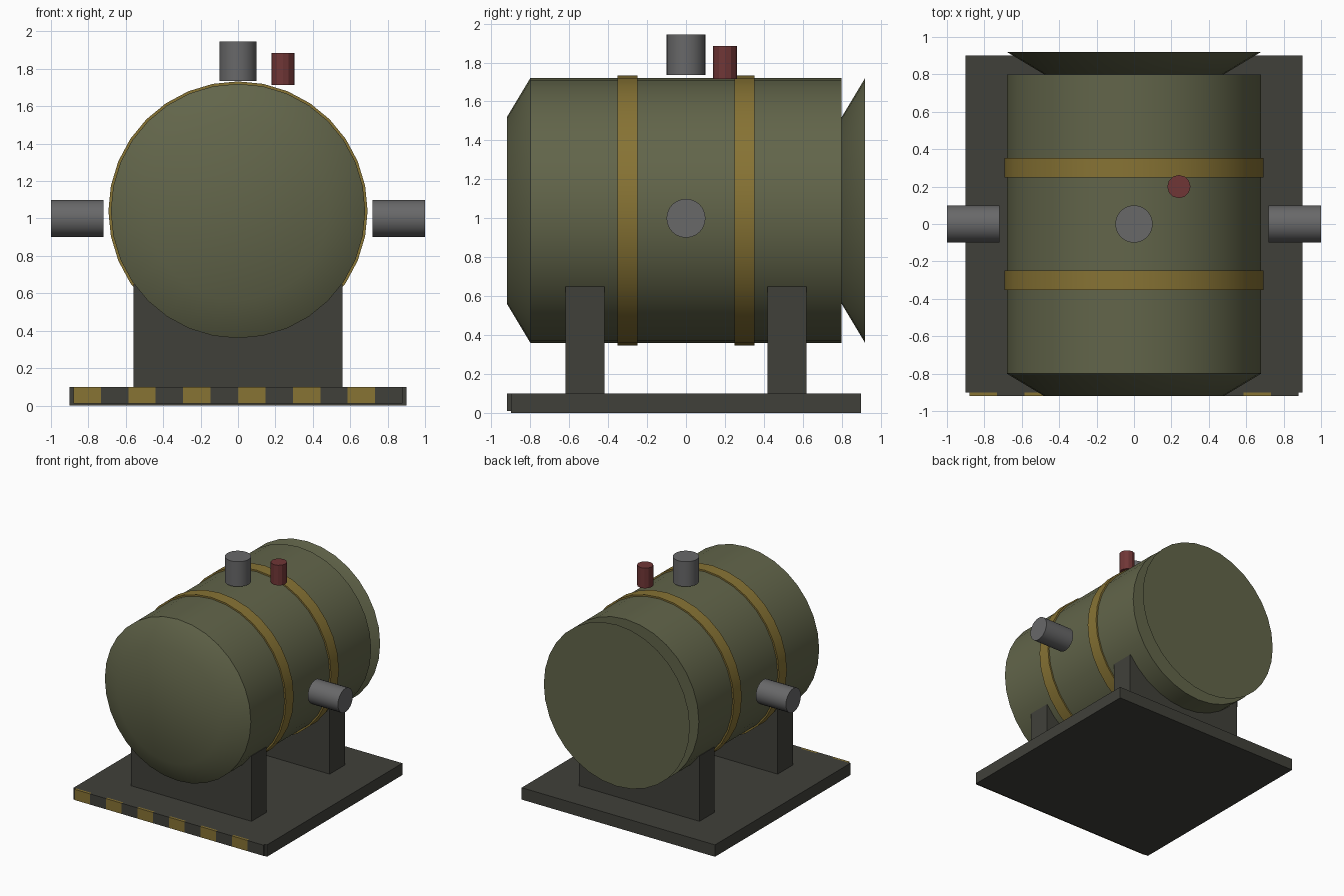
import bpy
import bmesh
import math
from mathutils import Matrix

cube = bpy.data.objects.get("Cube")
if cube:
    bpy.data.objects.remove(cube, do_unlink=True)


def material(name, rgb):
    """Flat colour given as 0-255 screen values, stored as linear."""
    color = [((c / 255 + 0.055) / 1.055) ** 2.4 for c in rgb] + [1.0]
    mat = bpy.data.materials.new(name)
    mat.use_nodes = True
    mat.diffuse_color = color
    bsdf = next(n for n in mat.node_tree.nodes if n.type == 'BSDF_PRINCIPLED')
    bsdf.inputs["Base Color"].default_value = color
    bsdf.inputs["Roughness"].default_value = 0.8
    return mat


olive = material("olive_paint", (98, 101, 74))
yellow = material("hazard_yellow", (135, 115, 52))
dark = material("dark_steel", (64, 64, 58))
grey = material("grey_metal", (104, 104, 105))
red = material("red_valve", (112, 54, 54))


def finish(name, bm, mats, smooth=None):
    bmesh.ops.recalc_face_normals(bm, faces=bm.faces)
    mesh = bpy.data.meshes.new(name)
    bm.to_mesh(mesh)
    bm.free()
    for mat in mats:
        mesh.materials.append(mat)
    obj = bpy.data.objects.new(name, mesh)
    bpy.context.collection.objects.link(obj)
    if smooth:
        bpy.ops.object.select_all(action='DESELECT')
        obj.select_set(True)
        bpy.context.view_layer.objects.active = obj
        bpy.ops.object.shade_smooth_by_angle(angle=math.radians(smooth))
    return obj


def box(name, low, high, mat):
    bm = bmesh.new()
    size = [h - l for l, h in zip(low, high)]
    mid = [(h + l) / 2 for l, h in zip(low, high)]
    bmesh.ops.create_cube(bm, size=1, matrix=Matrix.Translation(mid) @ Matrix.Diagonal((*size, 1)))
    return finish(name, bm, [mat])


def tube(name, axis, start, end, center, r1, r2, sides, mat, smooth=40):
    """Capped cylinder or frustum running along an axis from start to end."""
    turn = {'X': Matrix.Rotation(math.pi / 2, 4, 'Y'),
            'Y': Matrix.Rotation(-math.pi / 2, 4, 'X'),
            'Z': Matrix.Identity(4)}[axis]
    place = list(center)
    place['XYZ'.index(axis)] = (start + end) / 2
    bm = bmesh.new()
    bmesh.ops.create_cone(bm, cap_ends=True, segments=sides, radius1=r1, radius2=r2,
                          depth=end - start, matrix=Matrix.Translation(place) @ turn)
    return finish(name, bm, [mat], smooth)


# Base plate and the two cradle supports
box("base_plate", (-0.9, -0.9, 0), (0.9, 0.9, 0.1), dark)
for name, y in (("front_support", -0.52), ("rear_support", 0.52)):
    box(name, (-0.56, y - 0.1, 0.1), (0.56, y + 0.1, 0.65), dark)

# Hazard strip along the front edge, alternating by segment
bm = bmesh.new()
count, half = 12, 0.88
width = 2 * half / count
for i in range(count):
    mid = Matrix.Translation((-half + (i + 0.5) * width, -0.91, 0.055))
    verts = bmesh.ops.create_cube(bm, size=1, matrix=mid @ Matrix.Diagonal((width, 0.02, 0.09, 1)))["verts"]
    for face in {f for v in verts for f in v.link_faces}:
        face.material_index = i % 2
finish("hazard_strip", bm, [yellow, dark])

# Tank body with its tapered front end and flared rear end
R, axle = 0.68, (0, 0, 1.04)
tube("tank_body", 'Y', -0.8, 0.8, axle, R, R, 32, olive)
tube("tank_front_cap", 'Y', -0.92, -0.8, axle, 0.48, R, 32, olive, smooth=80)
tube("tank_rear_cap", 'Y', 0.8, 0.92, axle, 0.48, R, 32, olive)

# Yellow bands
for name, y in (("front_band", -0.3), ("rear_band", 0.3)):
    tube(name, 'Y', y - 0.052, y + 0.052, axle, 0.693, 0.693, 32, yellow)

# Side ports, top port and valve
tube("left_port", 'X', 0.72, 1.0, (0, 0, 1.0), 0.1, 0.1, 24, grey)
tube("right_port", 'X', -1.0, -0.72, (0, 0, 1.0), 0.1, 0.1, 24, grey)
tube("top_port", 'Z', 1.735, 1.945, (0, 0, 0), 0.1, 0.1, 24, grey)
tube("valve", 'Z', 1.715, 1.885, (0.24, 0.2, 0), 0.062, 0.062, 12, red, smooth=None)
